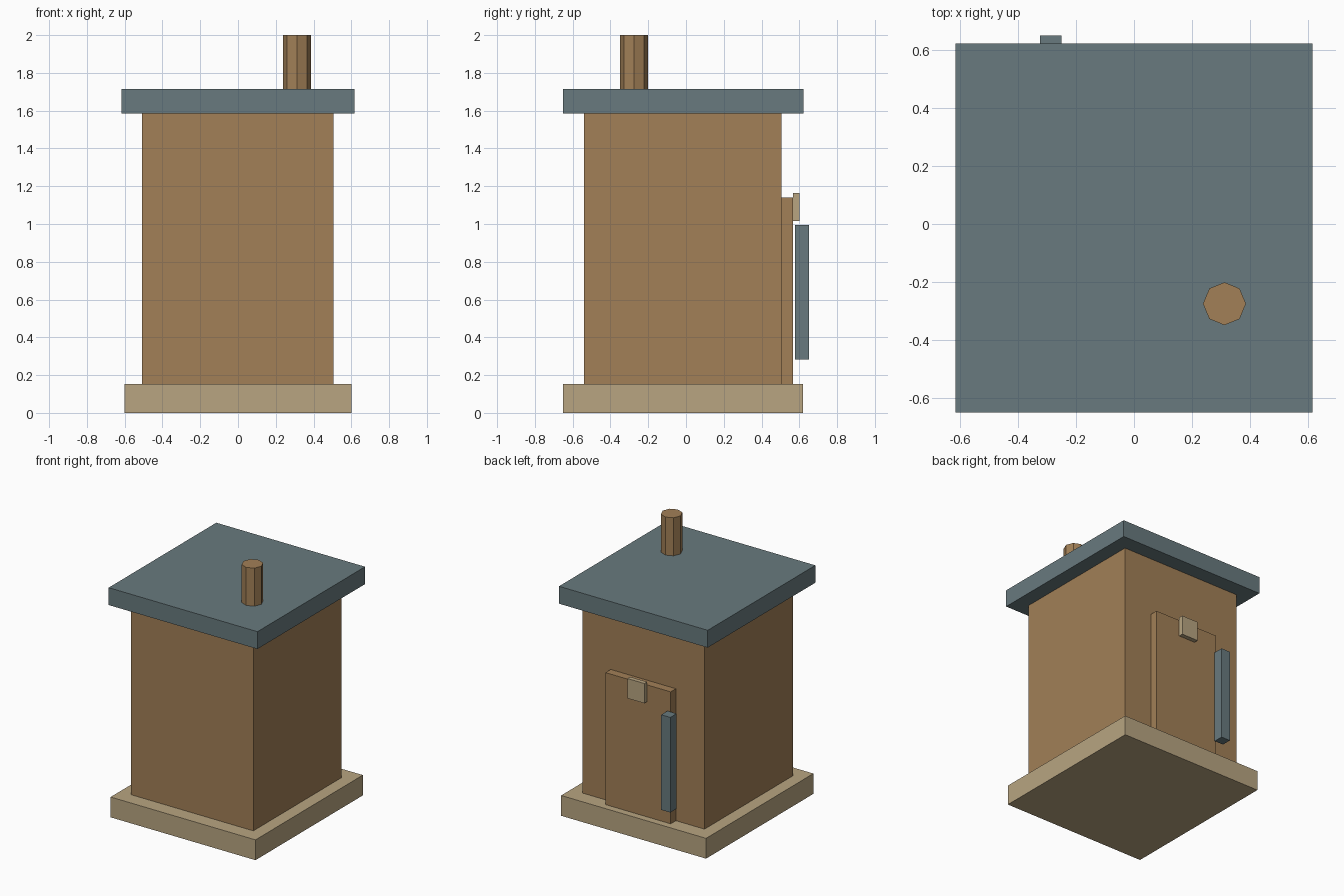
import bpy

if "Cube" in bpy.data.objects:
    bpy.data.objects.remove(bpy.data.objects["Cube"])


def material(name, rgb):
    mat = bpy.data.materials.new(name)
    mat.diffuse_color = (*rgb, 1.0)
    mat.use_nodes = True
    mat.node_tree.nodes["Principled BSDF"].inputs["Base Color"].default_value = mat.diffuse_color
    return mat


WOOD = material("wood", (0.36, 0.215, 0.095))
SLATE = material("slate", (0.14, 0.195, 0.21))
SAND = material("sand", (0.48, 0.375, 0.22))


def box(name, x, y, z, mat):
    """Box from (min, max) ranges on each axis."""
    bpy.ops.mesh.primitive_cube_add(size=1, location=[sum(r) / 2 for r in (x, y, z)])
    obj = bpy.context.object
    obj.name = name
    obj.scale = [r[1] - r[0] for r in (x, y, z)]
    bpy.ops.object.transform_apply(location=False, rotation=False, scale=True)
    obj.data.materials.append(mat)
    return obj


# Main structure
box("base_slab", (-0.6, 0.6), (-0.65, 0.62), (0, 0.152), SAND)
box("cabin_walls", (-0.507, 0.505), (-0.54, 0.505), (0.152, 1.585), WOOD)
box("flat_roof", (-0.616, 0.616), (-0.65, 0.623), (1.585, 1.715), SLATE)

# Door on the back wall, with small plate and upright handle
box("door", (-0.27, 0.27), (0.505, 0.567), (0.152, 1.14), WOOD)
box("door_plate", (-0.075, 0.065), (0.567, 0.6), (1.015, 1.163), SAND)
box("door_handle", (-0.325, -0.25), (0.576, 0.65), (0.283, 0.995), SLATE)

# Eight-sided chimney
bpy.ops.mesh.primitive_cylinder_add(vertices=8, radius=0.074, depth=0.285,
                                    location=(0.312, -0.275, 1.8575))
chimney = bpy.context.object
chimney.name = "chimney"
chimney.data.materials.append(WOOD)
